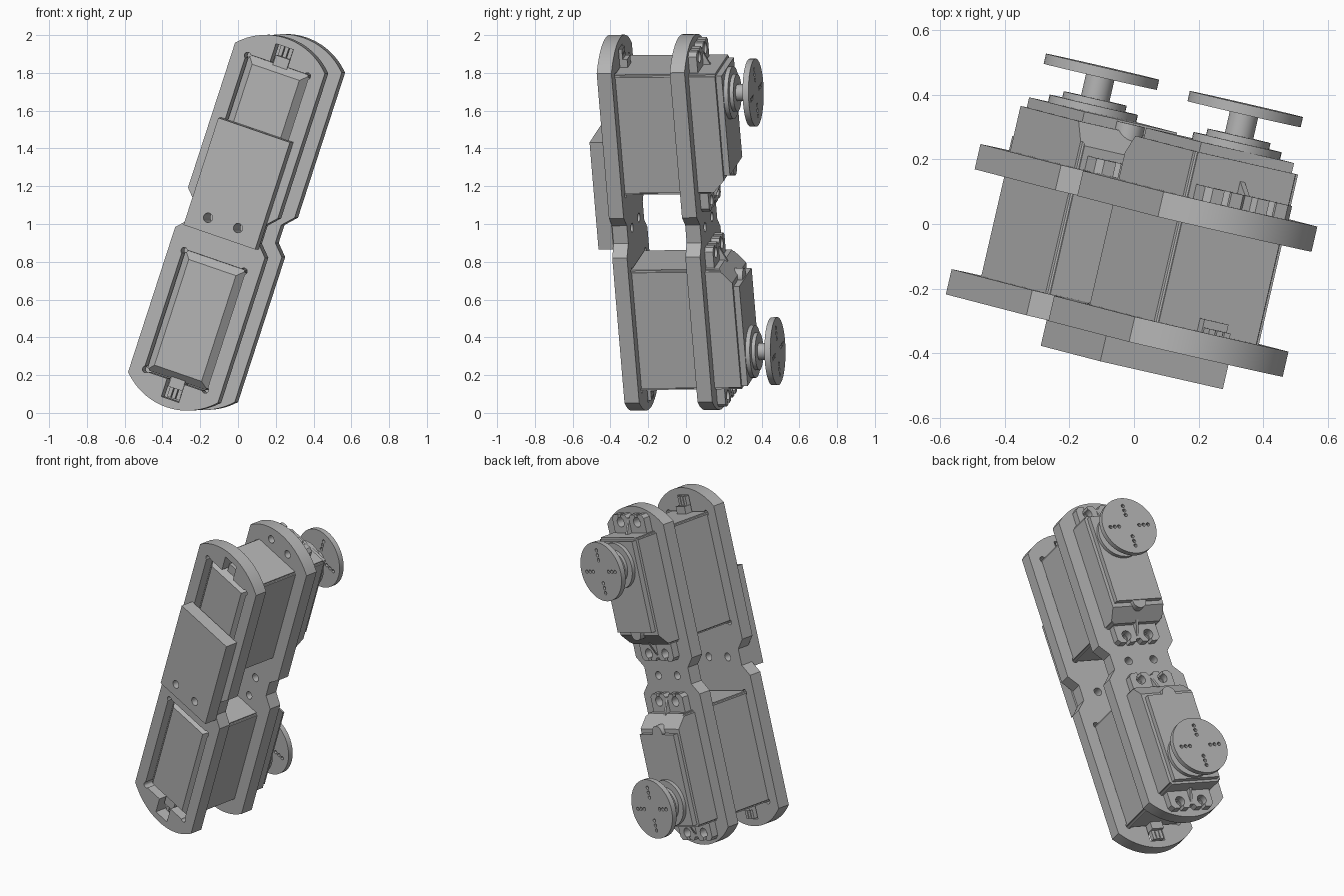
import bpy, bmesh, math
from mathutils import Matrix, Vector

if "Cube" in bpy.data.objects:
    bpy.data.objects.remove(bpy.data.objects["Cube"])

# Single grey plastic colour
grey = bpy.data.materials.new("plain_grey")
grey.use_nodes = True
GREY = (0.45, 0.45, 0.45, 1)
grey.diffuse_color = GREY
grey.node_tree.nodes["Principled BSDF"].inputs["Base Color"].default_value = GREY

# Leaning frame: x across the plates, y along the shafts, z along the arm
up = Vector((0.308, -0.08, 0.948)).normalized()
across = Vector((0.225, 0.974, 0.01)).cross(up).normalized()
back = up.cross(across)
FRAME = Matrix((across, back, up)).transposed().to_4x4()
FRAME = Matrix.Translation((0, 0, 1)) @ FRAME @ Matrix.Translation((0.014, 0, 0.015))


def finish(name, bm):
    bmesh.ops.recalc_face_normals(bm, faces=bm.faces)
    mesh = bpy.data.meshes.new(name)
    bm.to_mesh(mesh)
    bm.free()
    obj = bpy.data.objects.new(name, mesh)
    bpy.context.collection.objects.link(obj)
    mesh.materials.append(grey)
    return obj


def box(name, x, y, z):
    bm = bmesh.new()
    bmesh.ops.create_cube(bm, size=1)
    for v in bm.verts:
        for i, (lo, hi) in enumerate((x, y, z)):
            v.co[i] = hi if v.co[i] > 0 else lo
    return finish(name, bm)


def rod(name, x, z, radius, y0, y1, sides=32):
    bm = bmesh.new()
    turn = Matrix.Rotation(math.pi / 2, 4, "X")
    bmesh.ops.create_cone(bm, cap_ends=True, segments=sides, radius1=radius, radius2=radius,
                          depth=y1 - y0, matrix=Matrix.Translation((x, (y0 + y1) / 2, z)) @ turn)
    return finish(name, bm)


def prism(name, points, axis, depth):
    """Extrude a closed outline of 3D points along an axis."""
    bm = bmesh.new()
    face = bm.faces.new([bm.verts.new(p) for p in points])
    new = bmesh.ops.extrude_face_region(bm, geom=[face])["geom"]
    offset = Vector(axis) * depth
    for v in new:
        if isinstance(v, bmesh.types.BMVert):
            v.co += offset
    return finish(name, bm)


def cut(obj, cutters):
    for c in cutters:
        c.hide_render = True
        mod = obj.modifiers.new("cut", "BOOLEAN")
        mod.operation, mod.solver, mod.object = "DIFFERENCE", "EXACT", c
        bpy.context.view_layer.objects.active = obj
        bpy.ops.object.modifier_apply(modifier=mod.name)
        bpy.data.objects.remove(c)
    return obj


parts = []
HALF, CORNER, RADIUS, ARC_Z = 0.257, 0.92, 0.354, 0.676
SCREW_X, SCREW_Z = 0.075, 0.945


# Plate outline: arched ends and a notched waist
def outline(y):
    a0 = math.asin(HALF / RADIUS)
    right = [(0.2, 0), (0.2, 0.05), (HALF, 0.11), (HALF, CORNER)]
    right += [(RADIUS * math.sin(a), ARC_Z + RADIUS * math.cos(a))
              for a in [a0 * (1 - i / 12) for i in range(1, 13)]]
    quarter = right[1:]
    top = quarter + [(-x, z) for x, z in reversed(quarter[:-1])]
    return [(x, y, z) for x, z in top + [(-x, -z) for x, z in top]]


def waist_holes(y0, y1):
    return [rod("cutter", s * 0.086, 0, 0.025, y0, y1, 20) for s in (-1, 1)]


front_plate = prism("front_plate", outline(-0.35), (0, 1, 0), 0.08)
cutters = waist_holes(-0.4, -0.2)
for s in (-1, 1):
    # motor window with relieved corners, and a cable slot
    cutters.append(box("cutter", (-0.18, 0.18), (-0.4, -0.2), sorted((s * 0.205, s * 0.885))))
    cutters.append(box("cutter", (-0.045, 0.055), (-0.4, -0.2), sorted((s * 0.87, s * 0.985))))
    cutters += [rod("cutter", x, s * z, 0.018, -0.4, -0.2, 16)
                for x in (-0.171, 0.171) for z in (0.214, 0.876)]
parts.append(cut(front_plate, cutters))

back_plate = prism("back_plate", outline(0.047), (0, 1, 0), 0.08)
cutters = waist_holes(0, 0.2)
for s in (-1, 1):
    cutters += [rod("cutter", x, s * z, 0.024, 0, 0.2, 20)
                for x in (-SCREW_X, SCREW_X) for z in (SCREW_Z, 0.145)]
parts.append(cut(back_plate, cutters))

# Cover block on the front plate
cover = box("cover_block", (-0.2, 0.21), (-0.432, -0.35), (-0.078, 0.52))
parts.append(cut(cover, waist_holes(-0.5, -0.3)))


def motor(label, s):
    # Case: sloped at the inner end, chamfered around its base
    side = [(-0.34, 0.21), (0.2, 0.21), (0.27, 0.285), (0.27, 0.88), (-0.34, 0.88)]
    case = prism(label + "_motor_case", [(-0.175, y, s * z) for y, z in side], (1, 0, 0), 0.35)
    bm = bmesh.new()
    bm.from_mesh(case.data)
    base = [e for e in bm.edges if all(v.co.y < -0.33 for v in e.verts)]
    bmesh.ops.bevel(bm, geom=base, offset=0.04, segments=1, affect="EDGES")
    long = [e for e in bm.edges if abs(e.verts[0].co.y - e.verts[1].co.y) > 0.4]
    bmesh.ops.bevel(bm, geom=long, offset=0.012, segments=3, affect="EDGES")
    bm.to_mesh(case.data)
    bm.free()
    parts.append(case)

    # Lid, gear rings, shaft and lid boss
    parts.append(box(label + "_motor_lid", (-0.155, 0.155), (0.26, 0.302), sorted((s * 0.31, s * 0.865))))
    axis_z = s * 0.722
    for name, r, y0, y1 in (("gear_ring", 0.14, 0.27, 0.325), ("bearing", 0.1, 0.32, 0.345),
                            ("shaft", 0.045, 0.34, 0.42)):
        parts.append(rod(f"{label}_{name}", 0.008, axis_z, r, y0, y1, 40))
    parts.append(rod(label + "_lid_boss", 0, s * 0.305, 0.045, 0.22, 0.296))

    # Output disc with a cross of small holes
    disc = rod(label + "_output_disc", 0.008, axis_z, 0.18, 0.414, 0.446, 48)
    holes = []
    for k in range(4):
        a = k * math.pi / 2
        holes += [rod("cutter", 0.008 + r * math.cos(a), axis_z + r * math.sin(a), 0.011, 0.38, 0.48, 12)
                  for r in (0.07, 0.1, 0.13)]
    parts.append(cut(disc, holes))

    # Slotted mounting ears with a rib between them
    for end, z0, z1, hole in (("outer", 0.87, 0.99, SCREW_Z), ("inner", 0.22, 0.1, 0.145)):
        tip = z1 - 0.02 * (1 if z1 > z0 else -1)
        shape = [(-0.145, z0), (0.145, z0), (0.145, tip), (0.125, z1), (0.025, z1), (0.012, tip),
                 (-0.012, tip), (-0.025, z1), (-0.125, z1), (-0.145, tip)]
        ear = prism(f"{label}_{end}_ears", [(x, 0.127, s * z) for x, z in shape], (0, 1, 0), 0.045)
        slots = [rod("cutter", x, s * hole, 0.03, 0.1, 0.2, 20) for x in (-SCREW_X, SCREW_X)]
        slots += [box("cutter", (x - 0.012, x + 0.012), (0.1, 0.2), sorted((s * hole, s * (2 * z1 - hole))))
                  for x in (-SCREW_X, SCREW_X)]
        parts.append(cut(ear, slots))
        rib = [(0.165, z0), (0.215, z0), (0.165, tip)]
        parts.append(prism(f"{label}_{end}_rib", [(-0.008, y, s * z) for y, z in rib], (1, 0, 0), 0.016))

    # Cable plug with three wires
    parts.append(box(label + "_cable_plug", (-0.035, 0.045), (-0.31, -0.23), sorted((s * 0.87, s * 0.925))))
    for i in range(3):
        x = -0.02 + i * 0.025
        parts.append(box(f"{label}_wire_{i + 1}", (x - 0.01, x + 0.01), (-0.285, -0.255),
                         sorted((s * 0.92, s * 0.98))))


motor("upper", 1)
motor("lower", -1)

# Lean the whole assembly and keep edges crisp
bpy.ops.object.select_all(action="DESELECT")
for p in parts:
    p.matrix_world = FRAME
    p.select_set(True)
bpy.context.view_layer.objects.active = parts[0]
bpy.ops.object.shade_smooth_by_angle(angle=math.radians(30))
